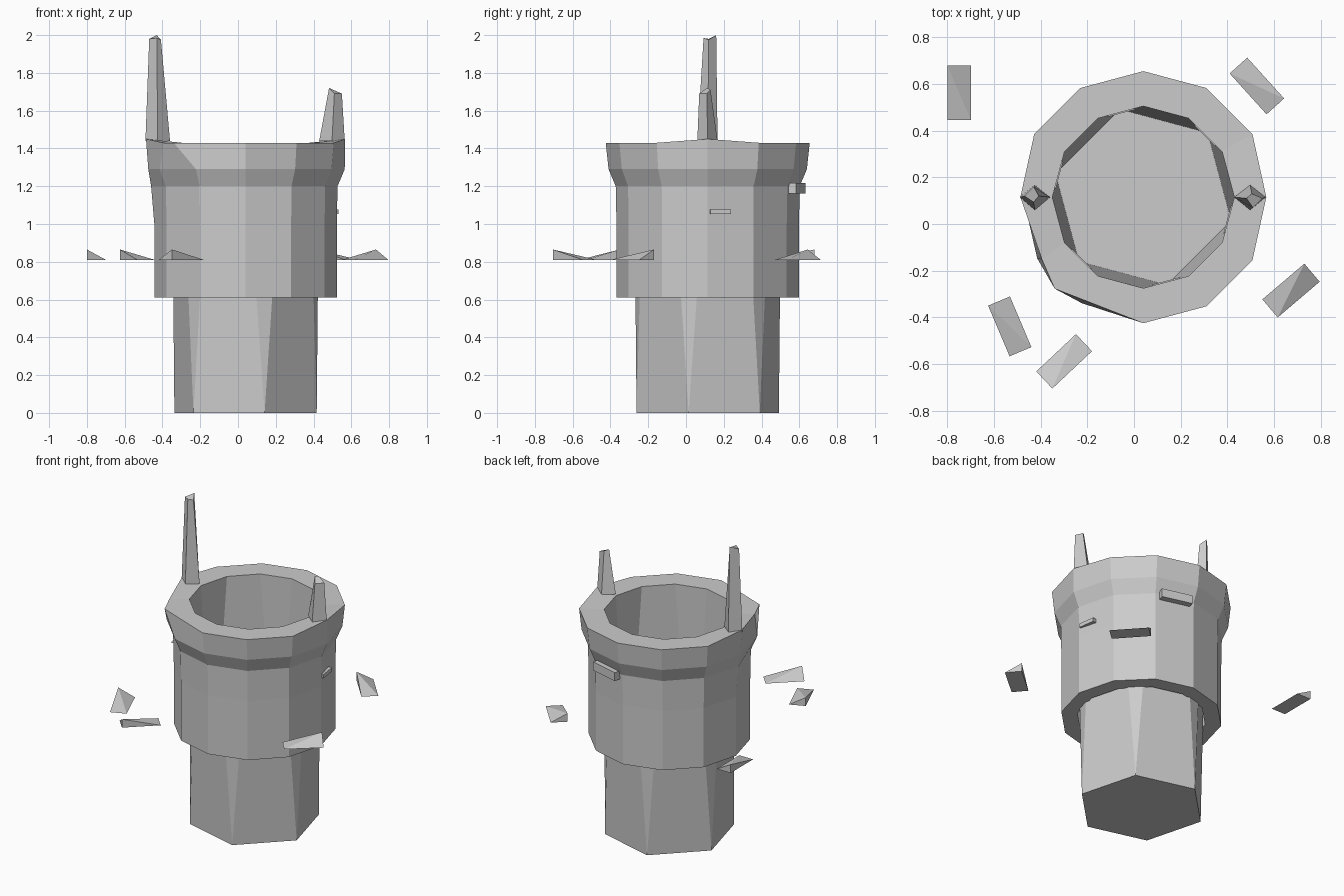
import bpy
from math import sin, cos, radians
from mathutils import Matrix, Vector

if "Cube" in bpy.data.objects:
    bpy.data.objects.remove(bpy.data.objects["Cube"])

CX, CY = 0.04, 0.115


def polar(r, deg, z):
    return (CX + r * cos(radians(deg)), CY + r * sin(radians(deg)), z)


def make(name, verts, faces):
    me = bpy.data.meshes.new(name)
    me.from_pydata(verts, [], faces)
    me.validate()
    ob = bpy.data.objects.new(name, me)
    bpy.context.collection.objects.link(ob)
    return ob


def loft(name, rings, cap_start=False, cap_end=False):
    n = len(rings[0])
    verts = [v for ring in rings for v in ring]
    faces = [(k * n + i, k * n + (i + 1) % n, (k + 1) * n + (i + 1) % n, (k + 1) * n + i)
             for k in range(len(rings) - 1) for i in range(n)]
    if cap_start:
        faces.append(tuple(reversed(range(n))))
    if cap_end:
        faces.append(tuple(range(len(verts) - n, len(verts))))
    return make(name, verts, faces)


# Inner tube: hexagon at the foot, each corner splitting in two at the rim
tube = [polar(0.39, -15 + 60 * k, 0) for k in range(6)]
tube += [polar(0.39, 30 * k, 1.43) for k in range(12)]
faces = [(5, 4, 3, 2, 1, 0)]
for k in range(6):
    a, b, c = 6 + (2 * k - 1) % 12, 6 + 2 * k, 6 + 2 * k + 1
    a, b = 6 + (2 * k - 1) % 12, 6 + (2 * k) % 12
    faces += [(k, b, a), (k, (k + 1) % 6, c, b)]
make("inner_tube", tube, faces)

# Outer collar: underside, wall, flare and rim
profile = [(0.385, 0.612), (0.483, 0.612), (0.483, 1.0), (0.487, 1.2),
           (0.525, 1.29), (0.54, 1.43), (0.39, 1.43)]
rings = []
for j, (r, z) in enumerate(profile):
    ring = []
    for i in range(12):
        rr, zz = r, z
        if j == 5 and i % 6 == 0:            # raised rim under the posts
            rr, zz = 0.527, 1.45
        if j in (3, 4) and i == 6:
            rr = 0.50 if j == 3 else 0.515
        ring.append(polar(rr, 30 * i, zz))
    if j == 5:                               # cut-in front left of the rim
        ring[7] = (-0.395, -0.15, 1.43)
        ring[8] = (-0.34, -0.277, 1.43)
    rings.append(ring)
loft("collar", rings)


# Tapered four-sided posts
def post(name, base_x, base_z, top):
    x0, x1 = base_x
    xm = (x0 + x1) / 2
    base = [(x0, 0.115, base_z), (xm, 0.06, base_z), (x1, 0.115, base_z), (xm, 0.167, base_z)]
    loft(name, [base, top], True, True)


post("left_post", (-0.49, -0.36), 1.44,
     [(-0.47, 0.12, 1.98), (-0.43, 0.093, 1.985), (-0.408, 0.12, 1.975), (-0.43, 0.16, 2.0)])
post("right_post", (0.43, 0.565), 1.44,
     [(0.482, 0.11, 1.72), (0.51, 0.07, 1.69), (0.55, 0.11, 1.69), (0.505, 0.13, 1.71)])

# Loose wedges: rectangle base with the peak over one corner
for n, (px, py, lx, ly) in enumerate([(-0.80, 0.68, 0, -0.235), (0.41, 0.645, 0.158, -0.175),
                                      (0.73, -0.17, -0.18, -0.153), (-0.35, -0.705, 0.17, 0.16),
                                      (-0.625, -0.35, 0.092, -0.217)]):
    L = Vector((lx, ly, 0))
    S = Vector((-ly, lx, 0)) * 0.43
    p = Vector((px, py, 0.81))
    make(f"wedge_{n + 1}", [p, p + L, p + L + S, p + S, p + Vector((0, 0, 0.055))],
         [(3, 2, 1, 0), (0, 1, 4), (1, 2, 4), (2, 3, 4), (3, 0, 4)])


# Small slabs set into the collar wall
def slab(name, r, deg, z, size):
    bpy.ops.mesh.primitive_cube_add(size=1)
    ob = bpy.context.object
    ob.name = name
    ob.data.transform(Matrix.Translation(polar(r, deg, z)) @ Matrix.Rotation(radians(deg), 4, 'Z')
                      @ Matrix.Diagonal((*size, 1)))


slab("back_slab", 0.47, 75, 1.19, (0.08, 0.2, 0.055))
slab("side_slab", 0.465, 8, 1.065, (0.05, 0.11, 0.025))
